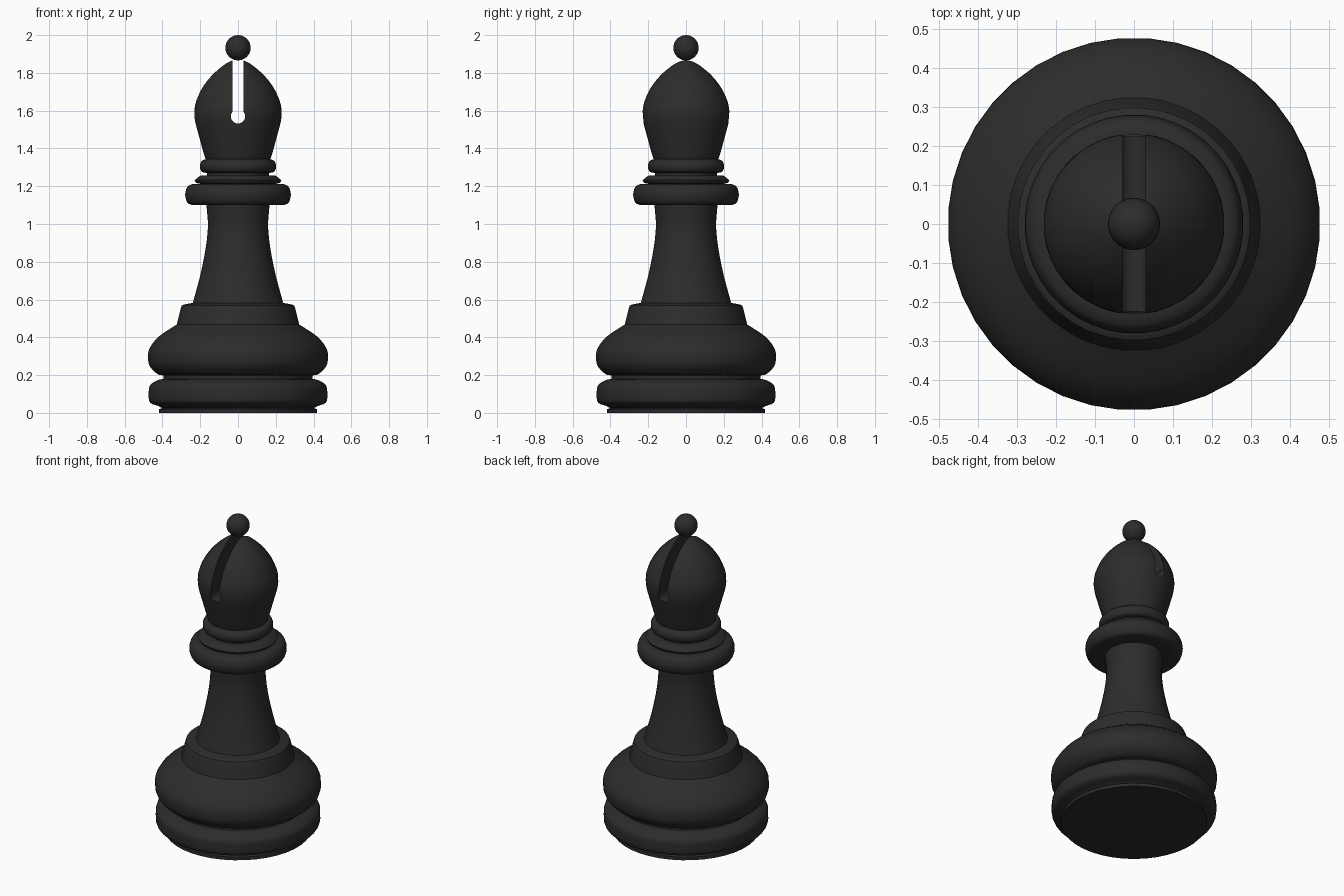
import bpy, bmesh, math
from mathutils import Vector

if "Cube" in bpy.data.objects:
    bpy.data.objects.remove(bpy.data.objects["Cube"])

SIDES = 40
black = bpy.data.materials.new("black")
black.diffuse_color = (0.025, 0.025, 0.025, 1)
black.use_nodes = True
black.node_tree.nodes["Principled BSDF"].inputs["Base Color"].default_value = black.diffuse_color


def smooth_curve(pts, steps=3):
    """Catmull-Rom curve through (radius, height) points."""
    p = [Vector(q) for q in pts]
    p = [2 * p[0] - p[1]] + p + [2 * p[-1] - p[-2]]
    out = []
    for i in range(1, len(p) - 2):
        a, b, c, d = p[i - 1:i + 3]
        for k in range(steps):
            t = k / steps
            out.append(0.5 * (2 * b + (c - a) * t + (2 * a - 5 * b + 4 * c - d) * t ** 2
                              + (3 * b - a - 3 * c + d) * t ** 3))
    return out + [p[-2]]


def finish(obj, angle=35):
    obj.data.materials.append(black)
    bpy.ops.object.select_all(action='DESELECT')
    obj.select_set(True)
    bpy.context.view_layer.objects.active = obj
    bpy.ops.object.shade_smooth_by_angle(angle=math.radians(angle))


def lathe(name, sections):
    """Revolve smooth profile sections, capped at both ends; corners stay between sections."""
    profile = []
    for s in sections:
        for q in smooth_curve(s):
            if not profile or (q - profile[-1]).length > 1e-4:
                profile.append(q)
    bm = bmesh.new()
    rings = []
    for r, z in profile:
        rings.append([bm.verts.new((r * math.cos(a), r * math.sin(a), z))
                      for a in (2 * math.pi * (i + 0.5) / SIDES for i in range(SIDES))])
    for lo, hi in zip(rings, rings[1:]):
        for i in range(SIDES):
            j = (i + 1) % SIDES
            bm.faces.new((lo[i], lo[j], hi[j], hi[i]))
    bm.faces.new(rings[0][::-1])
    bm.faces.new(rings[-1])
    mesh = bpy.data.meshes.new(name)
    bm.to_mesh(mesh)
    bm.free()
    obj = bpy.data.objects.new(name, mesh)
    bpy.context.collection.objects.link(obj)
    return obj


# Foot, base mouldings and stem
finish(lathe("base_and_stem", [
    [(0.42, 0), (0.42, 0.02)],
    [(0.42, 0.02), (0.405, 0.025), (0.42, 0.035)],
    [(0.42, 0.035), (0.468, 0.055), (0.474, 0.1), (0.468, 0.145), (0.43, 0.172), (0.395, 0.18)],
    [(0.395, 0.18), (0.395, 0.198)],
    [(0.395, 0.198), (0.43, 0.207), (0.47, 0.25), (0.478, 0.3), (0.468, 0.345),
     (0.42, 0.405), (0.325, 0.468)],
    [(0.325, 0.468), (0.302, 0.56)],
    [(0.302, 0.56), (0.292, 0.572), (0.24, 0.582)],
    [(0.24, 0.582), (0.2, 0.73), (0.172, 0.87), (0.16, 0.98), (0.163, 1.05), (0.17, 1.12)],
]))

# Collar and the two rings above it
finish(lathe("collar", [
    [(0.16, 1.1), (0.24, 1.1)],
    [(0.24, 1.1), (0.268, 1.112), (0.281, 1.155), (0.268, 1.198), (0.24, 1.212)],
    [(0.24, 1.212), (0.2, 1.213)],
    [(0.2, 1.213), (0.222, 1.218), (0.23, 1.232)],
    [(0.23, 1.232), (0.2, 1.255), (0.165, 1.258)],
    [(0.165, 1.258), (0.165, 1.27)],
    [(0.165, 1.27), (0.193, 1.278), (0.203, 1.305), (0.193, 1.333), (0.165, 1.345)],
]))

# Mitre head with the slot cut through it
head = lathe("head", [
    [(0.165, 1.33), (0.178, 1.36), (0.203, 1.45), (0.227, 1.54), (0.232, 1.595), (0.222, 1.65),
     (0.19, 1.72), (0.14, 1.785), (0.08, 1.838), (0.04, 1.862), (0.012, 1.87)],
])
bpy.ops.mesh.primitive_cube_add(size=1, location=(0, 0, 1.785))
slot = bpy.context.object
slot.scale = (0.058, 1, 0.43)
bpy.ops.mesh.primitive_cylinder_add(vertices=24, radius=0.038, depth=1.1,
                                    location=(0, 0, 1.57), rotation=(math.pi / 2, 0, 0))
hole = bpy.context.object
bpy.context.view_layer.objects.active = head
for cutter in (slot, hole):
    mod = head.modifiers.new("cut", 'BOOLEAN')
    mod.operation = 'DIFFERENCE'
    mod.solver = 'EXACT'
    mod.object = cutter
    bpy.ops.object.modifier_apply(modifier=mod.name)
    bpy.data.objects.remove(cutter)
finish(head)

# Ball on top
bpy.ops.mesh.primitive_uv_sphere_add(segments=32, ring_count=16, radius=0.067,
                                     location=(0, 0, 1.933))
ball = bpy.context.object
ball.name = "top_ball"
finish(ball)
